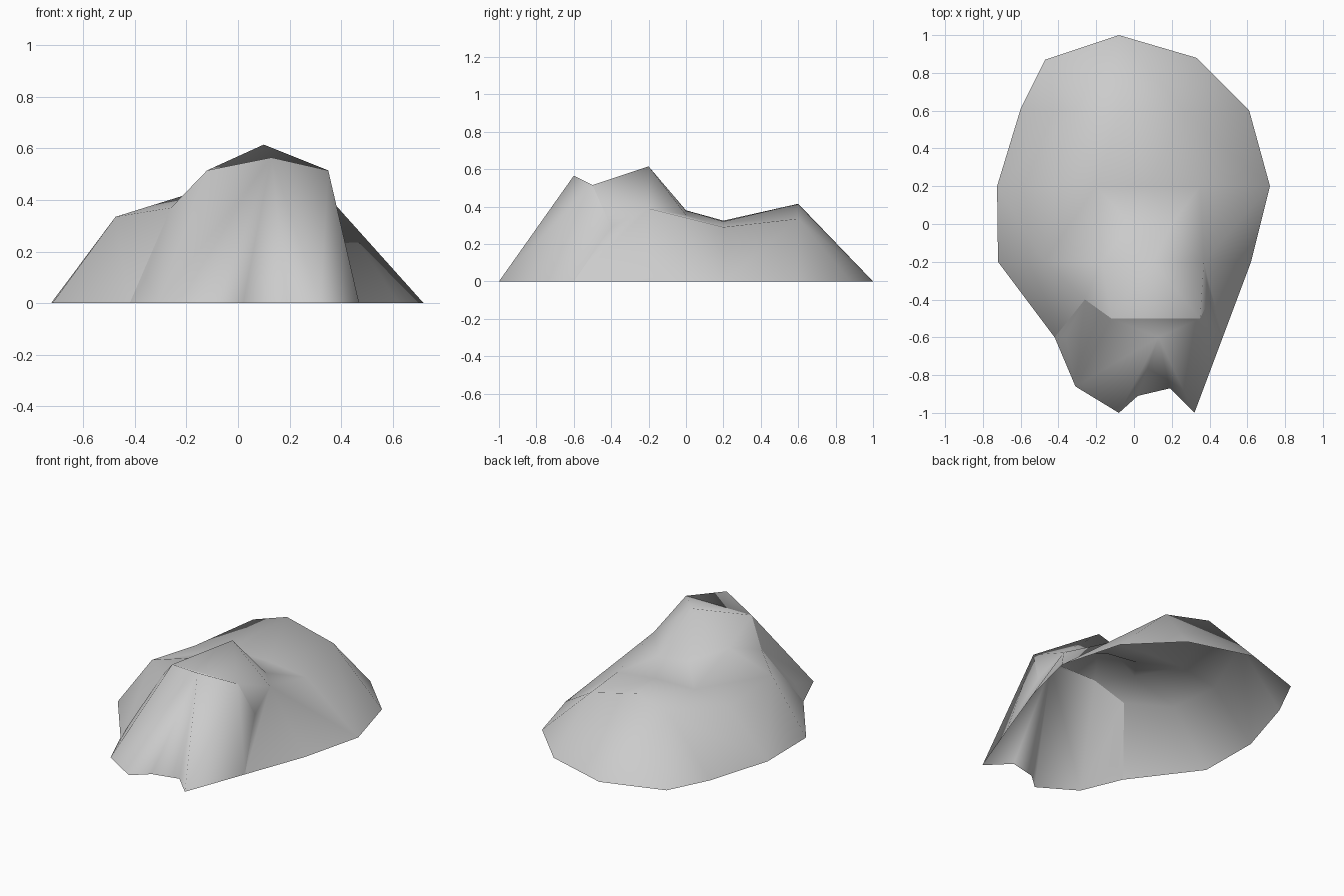
import bpy
import bmesh
from mathutils import Vector

cube = bpy.data.objects.get("Cube")
if cube:
    bpy.data.objects.remove(cube, do_unlink=True)

stone = bpy.data.materials.new("grey_stone")
stone.use_nodes = True
GREY = (0.6, 0.6, 0.6, 1)
stone.diffuse_color = GREY
stone.node_tree.nodes["Principled BSDF"].inputs["Base Color"].default_value = GREY

# Ground outline of the mound
rim = {
    "back": (-.08, 1), "back_left": (.33, .88), "rear_left": (.61, .6),
    "side_left": (.72, .2), "mid_left": (.62, -.2), "wall_left": (.47, -.6),
    "toe_left": (.32, -1), "notch_left": (.19, -.87), "notch_right": (.02, -.91),
    "toe_right": (-.08, -1), "heel_right": (-.31, -.86), "wall_right": (-.42, -.6),
    "mid_right": (-.72, -.2), "side_right": (-.725, .2), "rear_right": (-.6, .61),
    "back_right": (-.47, .87),
}
# Raised points: the peak, its brow, the saddle and the low rear ridge
raised = {
    "peak": (.1, -.2, .615), "brow": (.13, -.6, .565),
    "brow_left": (.35, -.5, .515), "brow_right": (-.12, -.5, .515),
    "dent_left": (.4, -.4, .29), "dent_right": (-.26, -.4, .37),
    "fold_right": (-.36, -.6, .1),
    "cheek_left": (.37, -.2, .39), "cheek_right": (-.17, -.2, .43),
    "shoulder_right": (-.475, -.2, .335),
    "neck_left": (.2, 0, .355), "neck_right": (-.02, 0, .38),
    "saddle": (.08, .2, .32), "saddle_left": (.35, .2, .29),
    "saddle_right": (-.2, .2, .325), "flank_right": (-.45, .2, .28),
    "ridge": (-.07, .6, .415), "ridge_left": (.26, .6, .335),
    "ridge_right": (-.31, .6, .335),
}
points = {name: Vector((*xy, 0)) for name, xy in rim.items()}
points.update({name: Vector(co) for name, co in raised.items()})


def build(name, fans):
    """Make one smooth shell from triangle fans: hub, then the points round it."""
    bm = bmesh.new()
    verts = {}

    def vert(key):
        if key not in verts:
            verts[key] = bm.verts.new(points[key])
        return verts[key]

    for fan in fans:
        hub, *ring = fan.split()
        for a, b in zip(ring, ring[1:]):
            face = bm.faces.new((vert(hub), vert(a), vert(b)))
            face.normal_update()
            if face.normal.z < 0:
                face.normal_flip()
            face.smooth = True
    mesh = bpy.data.meshes.new(name)
    bm.to_mesh(mesh)
    bm.free()
    mesh.materials.append(stone)
    obj = bpy.data.objects.new(name, mesh)
    bpy.context.collection.objects.link(obj)
    return obj


# Steep front wall with a notch at its foot
build("front_wall", [
    "brow brow_left toe_left notch_left notch_right toe_right heel_right brow_right brow_left",
    "brow_left toe_left wall_left dent_left",
    "dent_right brow_right heel_right fold_right wall_right",
    "heel_right fold_right wall_right",
])

# Peak, saddle, rear ridge and the slopes down to the ground
build("mound_body", [
    "peak brow_left brow_right cheek_right neck_right neck_left cheek_left brow_left",
    "cheek_left brow_left dent_left wall_left mid_left side_left saddle_left neck_left",
    "cheek_right brow_right dent_right shoulder_right saddle_right neck_right",
    "shoulder_right dent_right wall_right mid_right side_right flank_right saddle_right",
    "saddle neck_left neck_right saddle_right ridge ridge_left saddle_left neck_left",
    "ridge_right saddle_right flank_right side_right rear_right back_right back ridge saddle_right",
    "ridge_left ridge back back_left rear_left side_left saddle_left",
])
